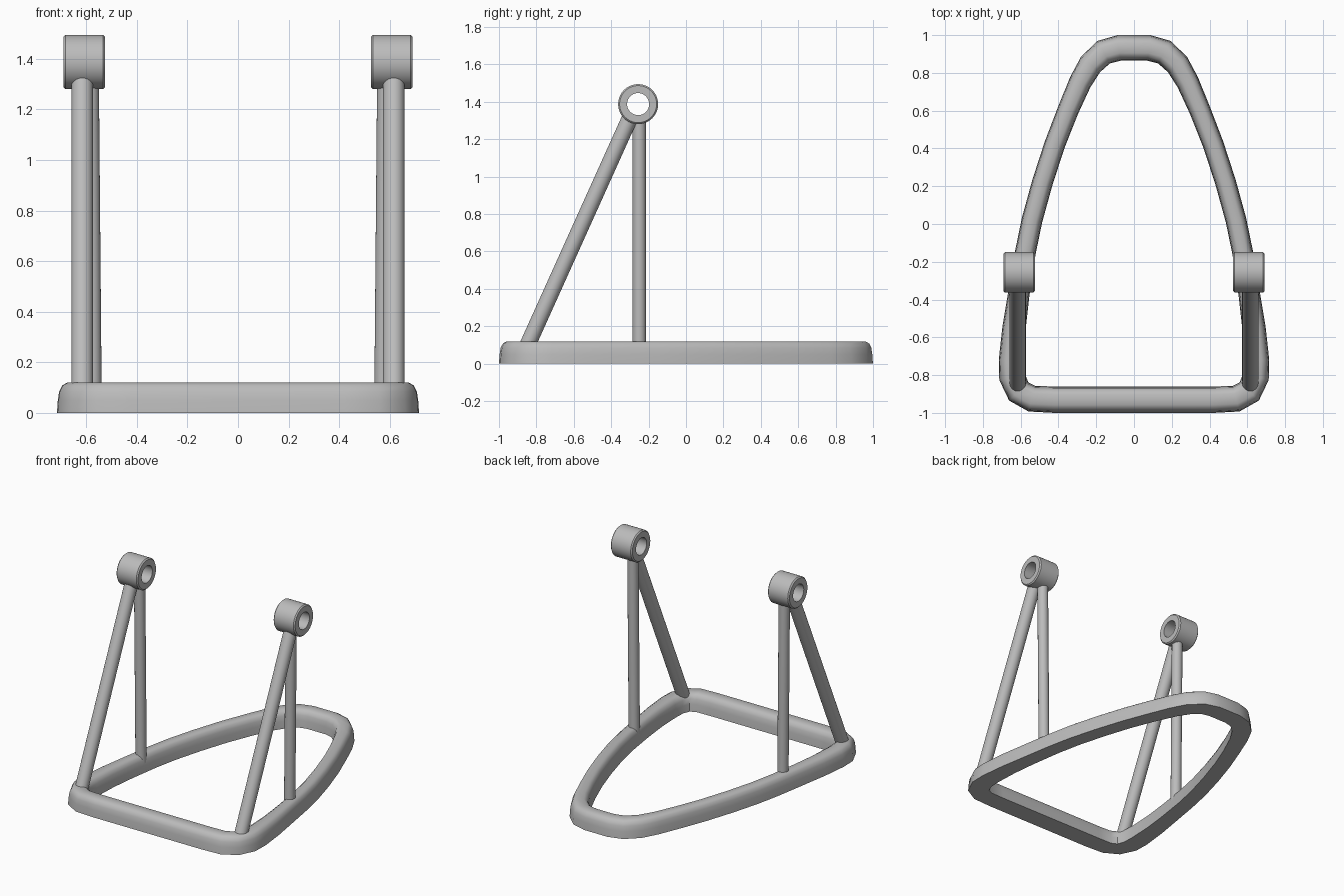
import bpy, bmesh, math
from mathutils import Vector

cube = bpy.data.objects.get("Cube")
if cube:
    bpy.data.objects.remove(cube)

GREY = (0.5, 0.5, 0.5, 1)
mat = bpy.data.materials.new("plain_grey")
mat.use_nodes = True
mat.diffuse_color = GREY
mat.node_tree.nodes["Principled BSDF"].inputs["Base Color"].default_value = GREY


def finish(name, bm, angle=40):
    bmesh.ops.recalc_face_normals(bm, faces=bm.faces)
    mesh = bpy.data.meshes.new(name)
    bm.to_mesh(mesh)
    bm.free()
    mesh.materials.append(mat)
    obj = bpy.data.objects.new(name, mesh)
    bpy.context.collection.objects.link(obj)
    bpy.ops.object.select_all(action='DESELECT')
    obj.select_set(True)
    bpy.context.view_layer.objects.active = obj
    bpy.ops.object.shade_smooth_by_angle(angle=math.radians(angle))
    return obj


def skin(bm, loops, closed):
    """Join a row of vertex loops with quads."""
    count = len(loops)
    for i in range(count if closed else count - 1):
        a, b = loops[i], loops[(i + 1) % count]
        for j in range(len(a)):
            k = (j + 1) % len(a)
            bm.faces.new((a[j], a[k], b[k], b[j]))


# Base rail: half of the centre line as (x, y, half width), front to back
half = [(.42, -.93, .07), (.54, -.925, .07), (.61, -.887, .07), (.645, -.81, .07),
        (.648, -.72, .068), (.635, -.55, .062), (.61, -.37, .057), (.575, -.15, .055),
        (.54, .02, .055), (.485, .22, .055), (.42, .42, .055), (.35, .6, .056),
        (.285, .75, .06), (.23, .845, .065), (.16, .91, .068), (.08, .932, .068)]
path = half + [(-x, y, w) for x, y, w in reversed(half)]

# Rail section: flat underneath, domed on top (share of half width, height)
side = [(1, 0), (.95, .05), (.87, .085), (.7, .108), (.4, .12)]
section = side + [(-u, z) for u, z in reversed(side)]

bm = bmesh.new()
loops = []
for i, (x, y, w) in enumerate(path):
    before, after = Vector(path[i - 1][:2]), Vector(path[(i + 1) % len(path)][:2])
    here = Vector((x, y))
    along = ((here - before).normalized() + (after - here).normalized()).normalized()
    loops.append([bm.verts.new((x + along.y * u * w, y - along.x * u * w, z))
                  for u, z in section])
skin(bm, loops, True)
finish("base_rail", bm)


def strut(name, start, end, radius):
    start, end = Vector(start), Vector(end)
    bm = bmesh.new()
    bmesh.ops.create_cone(bm, cap_ends=True, segments=24, radius1=radius,
                          radius2=radius, depth=(end - start).length)
    turn = (end - start).to_track_quat('Z', 'Y').to_matrix()
    bmesh.ops.rotate(bm, verts=bm.verts, matrix=turn, cent=(0, 0, 0))
    bmesh.ops.translate(bm, verts=bm.verts, vec=(start + end) / 2)
    finish(name, bm)


def bushing(name, x):
    """Hollow collar along x, with softened outer rims."""
    outer, inner, reach, soft = .107, .059, .083, .008
    ring = [(-reach, inner), (-reach, outer - soft), (-reach + soft, outer),
            (reach - soft, outer), (reach, outer - soft), (reach, inner)]
    bm = bmesh.new()
    steps = 40
    loops = []
    for i in range(steps):
        a = math.tau * i / steps
        loops.append([bm.verts.new((x + dx, -.256 + r * math.cos(a), 1.388 + r * math.sin(a)))
                      for dx, r in ring])
    skin(bm, loops, True)
    finish(name, bm, 30)


# Each side has a sloping front strut, an upright rear strut and a collar
for label, s in (("left", 1), ("right", -1)):
    strut(label + "_front_strut", (s * .616, -.865, .06), (s * .616, -.295, 1.325), .043)
    strut(label + "_upright_strut", (s * .575, -.25, .06), (s * .586, -.25, 1.31), .036)
    bushing(label + "_collar", s * .608)
